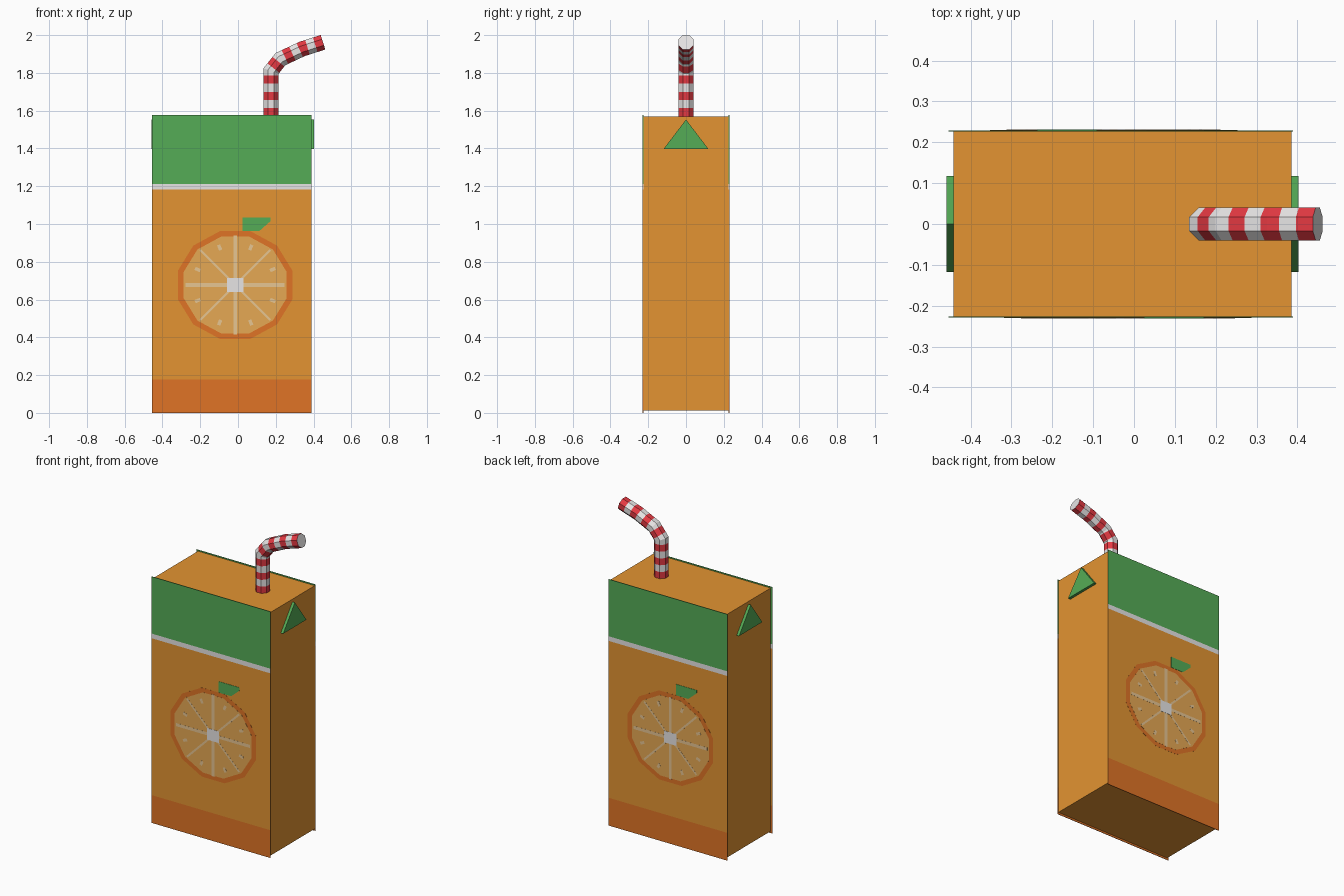
import bpy, bmesh, math
from mathutils import Vector

if "Cube" in bpy.data.objects:
    bpy.data.objects.remove(bpy.data.objects["Cube"])

CX = -0.0325          # middle of the carton in x


def material(name, r, g, b):
    lin = lambda c: ((c / 255 + 0.055) / 1.055) ** 2.4 if c > 10 else c / 255 / 12.92
    m = bpy.data.materials.new(name)
    m.diffuse_color = (lin(r), lin(g), lin(b), 1)
    m.use_nodes = True
    m.node_tree.nodes["Principled BSDF"].inputs["Base Color"].default_value = m.diffuse_color
    return m


ORANGE = material("carton orange", 227, 148, 50)
DARK = material("dark orange", 224, 116, 38)
PULP = material("pulp orange", 230, 168, 84)
PITH = material("pale pith", 236, 202, 150)
WHITE = material("off white", 236, 234, 234)
GREEN = material("leaf green", 85, 172, 86)
RED = material("straw red", 228, 57, 66)


def make_object(name, bm, *mats):
    bmesh.ops.recalc_face_normals(bm, faces=bm.faces)
    me = bpy.data.meshes.new(name)
    bm.to_mesh(me)
    bm.free()
    for m in mats:
        me.materials.append(m)
    ob = bpy.data.objects.new(name, me)
    bpy.context.collection.objects.link(ob)
    return ob


def prism(bm, ring_a, ring_b):
    a = [bm.verts.new(p) for p in ring_a]
    b = [bm.verts.new(p) for p in ring_b]
    bm.faces.new(a)
    bm.faces.new(b)
    n = len(a)
    for i in range(n):
        bm.faces.new((a[i], a[(i + 1) % n], b[(i + 1) % n], b[i]))


def plates(name, outlines, y0, y1, mat):
    """Thin plates with x-z outlines, on the front and turned round onto the back."""
    for side, s in (("front", 1), ("back", -1)):
        bm = bmesh.new()
        for pts in outlines:
            prism(bm, *[[(CX + s * (x - CX), -s * y, z) for x, z in pts] for y in (y0, y1)])
        make_object(f"{side}_{name}", bm, mat)


def rect(x0, x1, z0, z1):
    return [(x0, z0), (x1, z0), (x1, z1), (x0, z1)]


# Carton body
bm = bmesh.new()
prism(bm, *[[(x, y, z) for x, z in rect(-0.442, 0.386, 0.012, 1.57)] for y in (-0.227, 0.227)])
make_object("carton", bm, ORANGE)

# Printed panels, slightly larger than the carton
for name, z0, z1, mat in (("base_band", 0, 0.178, DARK), ("main_panel", 0.178, 1.183, ORANGE),
                          ("white_line", 1.183, 1.213, WHITE), ("green_band", 1.213, 1.578, GREEN)):
    plates(name, [rect(-0.454, 0.389, z0, z1)], 0.226, 0.229, mat)

# Fruit slice: rind, pulp, spokes, flecks, core and leaf
FX, FZ = -0.015, 0.677


def twelve_gon(ax, az):
    k = 1 / math.cos(math.pi / 12)
    return [(FX + ax * k * math.cos(math.radians(15 + 30 * i)),
             FZ + az * k * math.sin(math.radians(15 + 30 * i))) for i in range(12)]


def bar(angle, r0, r1, w):
    c, s = math.cos(angle), math.sin(angle)
    return [(FX + c * u - s * v, FZ + s * u + c * v)
            for u, v in ((r0, -w), (r1, -w), (r1, w), (r0, w))]


plates("rind", [twelve_gon(0.303, 0.285)], 0.228, 0.2296, DARK)
plates("pulp", [twelve_gon(0.273, 0.257)], 0.228, 0.2302, PULP)
spokes = [bar(i * math.pi / 4, 0.03, 0.262, 0.006 if i % 2 else 0.01) for i in range(8)]
flecks = [bar((i + 0.5) * math.pi / 4, 0.2, 0.23, 0.009) for i in range(8)]
plates("spokes", spokes + flecks, 0.228, 0.2308, PITH)
plates("core", [rect(FX - 0.043, FX + 0.043, FZ - 0.037, FZ + 0.037)], 0.228, 0.2314, WHITE)
plates("leaf", [[(0.025, 0.963), (0.113, 0.963), (0.172, 1.015), (0.172, 1.034), (0.025, 1.034)]],
       0.228, 0.2308, GREEN)

# Folded triangular flaps on both sides
for name, xa, xb in (("left_flap", -0.44, -0.459), ("right_flap", 0.384, 0.403)):
    tri = ((-0.118, 1.398), (0.118, 1.398), (0, 1.553))
    bm = bmesh.new()
    prism(bm, *[[(x, y, z) for y, z in tri] for x in (xa, xb)])
    make_object(name, bm, GREEN)

# Striped eight-sided straw swept along a bent path with mitred corners
path = [Vector((0.175, 0, 1.57)), Vector((0.175, 0, 1.81)), Vector((0.225, 0, 1.873)),
        Vector((0.34, 0, 1.927)), Vector((0.45, 0, 1.962))]
dirs = [(b - a).normalized() for a, b in zip(path, path[1:])]
dist = [0]
for a, b in zip(path, path[1:]):
    dist.append(dist[-1] + (b - a).length)
BANDS, R = 13, 0.0435
step = dist[-1] / BANDS
stops = sorted([(d, i) for i, d in enumerate(dist)] + [(step * k, -1) for k in range(1, BANDS)])
bm = bmesh.new()
rings = []
for d, corner in stops:
    seg = max(i for i in range(len(dirs)) if dist[i] <= d + 1e-9)
    t, stretch = dirs[seg], 1
    if 0 < corner < len(path) - 1:
        t = (dirs[corner - 1] + dirs[corner]).normalized()
        stretch = 1 / t.dot(dirs[corner])
    c = path[corner] if corner >= 0 else path[seg] + t * (d - dist[seg])
    n = Vector((-t.z, 0, t.x)) * stretch
    angles = [math.radians(22.5 + 45 * k) for k in range(8)]
    rings.append([bm.verts.new(c + R * (math.cos(a) * n + Vector((0, math.sin(a), 0))))
                  for a in angles])
for i in range(len(rings) - 1):
    band = int((stops[i][0] + stops[i + 1][0]) / 2 / step)
    for k in range(8):
        j = (k + 1) % 8
        f = bm.faces.new((rings[i][k], rings[i][j], rings[i + 1][j], rings[i + 1][k]))
        f.material_index = band % 2
bm.faces.new(rings[0])
bm.faces.new(rings[-1]).material_index = 1
make_object("straw", bm, RED, WHITE)
